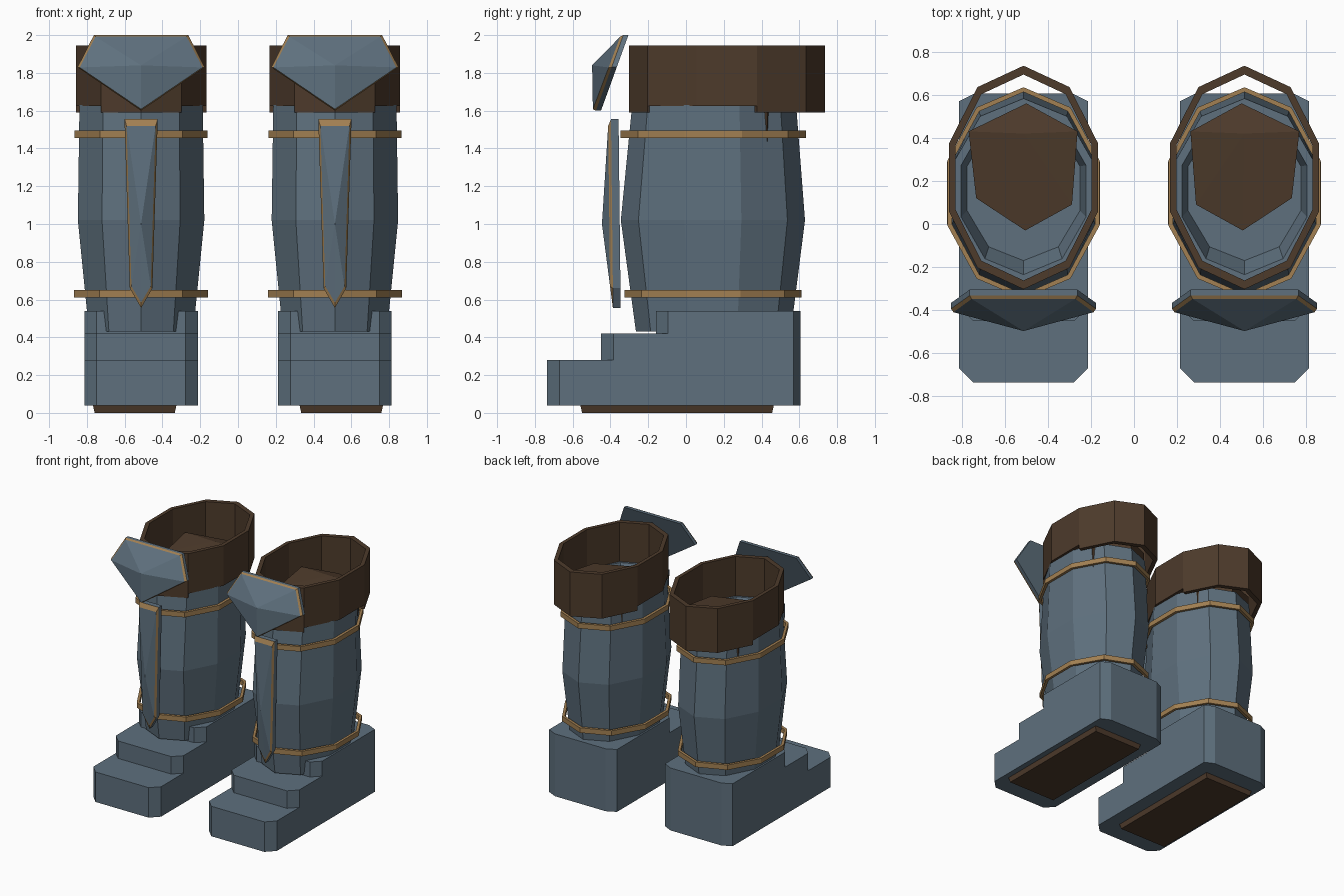
import bpy, bmesh, math

if "Cube" in bpy.data.objects:
    bpy.data.objects.remove(bpy.data.objects["Cube"])


def material(name, rgb):
    m = bpy.data.materials.new(name)
    m.diffuse_color = (*rgb, 1)
    m.use_nodes = True
    m.node_tree.nodes["Principled BSDF"].inputs["Base Color"].default_value = m.diffuse_color
    return m


BLUE = material("slate_blue", (0.112, 0.162, 0.207))
BROWN = material("dark_brown", (0.075, 0.043, 0.024))
TAN = material("tan_trim", (0.36, 0.215, 0.085))
CENTRE_X = 0.513


def loft(name, side, rings, mats, bands=None, start=True, end=True, apex=None, loop=False):
    """Join rings of points; bands gives the material slot of each strip."""
    bm = bmesh.new()
    vs = [[bm.verts.new((side * (CENTRE_X - x), y, z)) for x, y, z in r] for r in rings]
    n = len(vs[0])
    pairs = list(zip(vs, vs[1:])) + ([(vs[-1], vs[0])] if loop else [])
    for k, (a, b) in enumerate(pairs):
        for i in range(n):
            j = (i + 1) % n
            f = bm.faces.new((a[i], a[j], b[j], b[i]))
            f.material_index = bands[k] if bands else 0
    if start and not loop:
        bm.faces.new(vs[0])
    if apex:
        tip = bm.verts.new((side * (CENTRE_X - apex[0]), apex[1], apex[2]))
        for i in range(n):
            bm.faces.new((vs[-1][i], vs[-1][(i + 1) % n], tip))
    elif end and not loop:
        bm.faces.new(vs[-1])
    bmesh.ops.recalc_face_normals(bm, faces=bm.faces)
    me = bpy.data.meshes.new(name)
    bm.to_mesh(me)
    bm.free()
    for m in mats:
        me.materials.append(m)
    ob = bpy.data.objects.new(name, me)
    bpy.context.collection.objects.link(ob)
    return ob


def oval(rx, y0, y1, z):
    """Ten-sided oval with a corner at the front and the back."""
    c, ry = (y0 + y1) / 2, (y1 - y0) / 2
    return [(rx * math.cos(math.radians(90 + 36 * i)),
             c + ry * math.sin(math.radians(90 + 36 * i)), z) for i in range(10)]


def slab(y0, z):
    """Foot outline with cut corners, reaching forward to y0."""
    half = [(0.235, y0), (0.3, y0 + 0.065), (0.3, 0.57), (0.225, 0.607)]
    pts = half + [(-x, y) for x, y in reversed(half)]
    return [(x, y, z) for x, y in pts]


def plate_ring(outline, back, offset, inset):
    """Plate outline (x, z) laid on a sloping back, moved forward and shrunk."""
    zs = [z for _, z in outline]
    cz = (max(zs) + min(zs)) / 2
    w, h = max(x for x, _ in outline), (max(zs) - min(zs)) / 2
    return [(x * (1 - inset[0] / w), back(z) - offset, cz + (z - cz) * (1 - inset[1] / h))
            for x, z in outline]


for side, tag in ((-1, "left"), (1, "right")):
    # Stepped foot
    for part, y0, za, zb in (("toe", -0.735, 0.04, 0.28), ("instep", -0.45, 0.28, 0.42),
                             ("ankle", -0.16, 0.42, 0.54)):
        loft(f"{tag}_{part}_block", side, [slab(y0, za), slab(y0, zb)], [BLUE])

    # Sole pad
    def pad(z, d):
        return [(-0.034 + sx * (0.222 - d), -0.047 + sy * (0.513 - d), z)
                for sx, sy in ((-1, -1), (1, -1), (1, 1), (-1, 1))]
    loft(f"{tag}_sole_pad", side, [pad(0.0, 0.01), pad(0.045, 0)], [BROWN])

    # Bulging shaft with a recessed top
    loft(f"{tag}_shaft", side,
         [oval(0.29, -0.265, 0.555, 0.43), oval(0.352, -0.345, 0.63, 1.02),
          oval(0.343, -0.285, 0.583, 1.63), oval(0.305, -0.235, 0.54, 1.63),
          oval(0.275, -0.17, 0.50, 1.50)], [BLUE])

    # Inner lining, its rear corners showing through the shaft
    hexa = [(-0.255, 0.43, 1.75), (0.013, 0.56, 1.71), (0.251, 0.43, 1.75),
            (0.225, 0.09, 1.72), (0.008, -0.03, 1.70), (-0.22, 0.12, 1.72)]
    loft(f"{tag}_lining", side,
         [[(x * 0.96, y, 1.05) for x, y, _ in hexa], hexa], [BROWN], end=False,
         apex=(0.0, 0.42, 1.75))

    # Flared cuff, cut higher on the two front side panels
    rim = [(0.363, -0.303, 0.735), (0.333, -0.262, 0.694)]
    loft(f"{tag}_cuff", side,
         [oval(*rim[0], 1.625), oval(*rim[0], 1.945), oval(*rim[1], 1.945), oval(*rim[1], 1.625)],
         [BROWN], loop=True)
    for name, ids in (("front", (4, 5, 6)), ("back", (8, 9, 0, 1, 2))):
        outer, inner = oval(*rim[0], 0), oval(*rim[1], 0)
        strip = [[(*outer[i][:2], 1.59), (*outer[i][:2], 1.625),
                  (*inner[i][:2], 1.625), (*inner[i][:2], 1.59)] for i in ids]
        loft(f"{tag}_cuff_hem_{name}", side, strip, [BROWN])

    # Trim bands
    for name, rx, y0, y1, za, zb in (("upper", 0.371, -0.347, 0.635, 1.455, 1.495),
                                     ("lower", 0.373, -0.325, 0.612, 0.61, 0.65)):
        t = 0.022
        loft(f"{tag}_{name}_band", side,
             [oval(rx, y0, y1, za), oval(rx, y0, y1, zb),
              oval(rx - t, y0 + t, y1 - t, zb), oval(rx - t, y0 + t, y1 - t, za)],
             [TAN], loop=True)

    # Tilted knee plate with trimmed edge and faceted face
    knee = [(-0.25, 2.0), (0.25, 2.0), (0.337, 1.83), (0, 1.6), (-0.337, 1.83)]

    def knee_back(z):
        return -0.305 - (2.0 - z) * 0.3625
    loft(f"{tag}_knee_plate", side,
         [plate_ring(knee, knee_back, 0, (0, 0)), plate_ring(knee, knee_back, 0.027, (0, 0)),
          plate_ring(knee, knee_back, 0.043, (0.012, 0.008))],
         [BLUE, TAN], bands=[0, 1], apex=(0, -0.497, 1.84))

    # Long shin plate
    shin = [(-0.088, 1.555), (0.088, 1.555), (0.06, 0.66), (0, 0.555), (-0.06, 0.66)]

    def shin_back(z):
        return -0.357 if z > 0.7 else -0.347
    rings = [plate_ring(shin, shin_back, d, (0, 0)) for d in (0, 0.04)]
    face = [(-0.077, -0.412, 1.52), (0.077, -0.412, 1.52), (0.051, -0.402, 0.67),
            (0, -0.39, 0.585), (-0.051, -0.402, 0.67)]
    loft(f"{tag}_shin_plate", side, rings + [face], [BLUE, TAN], bands=[0, 1],
         apex=(0, -0.445, 1.0))
